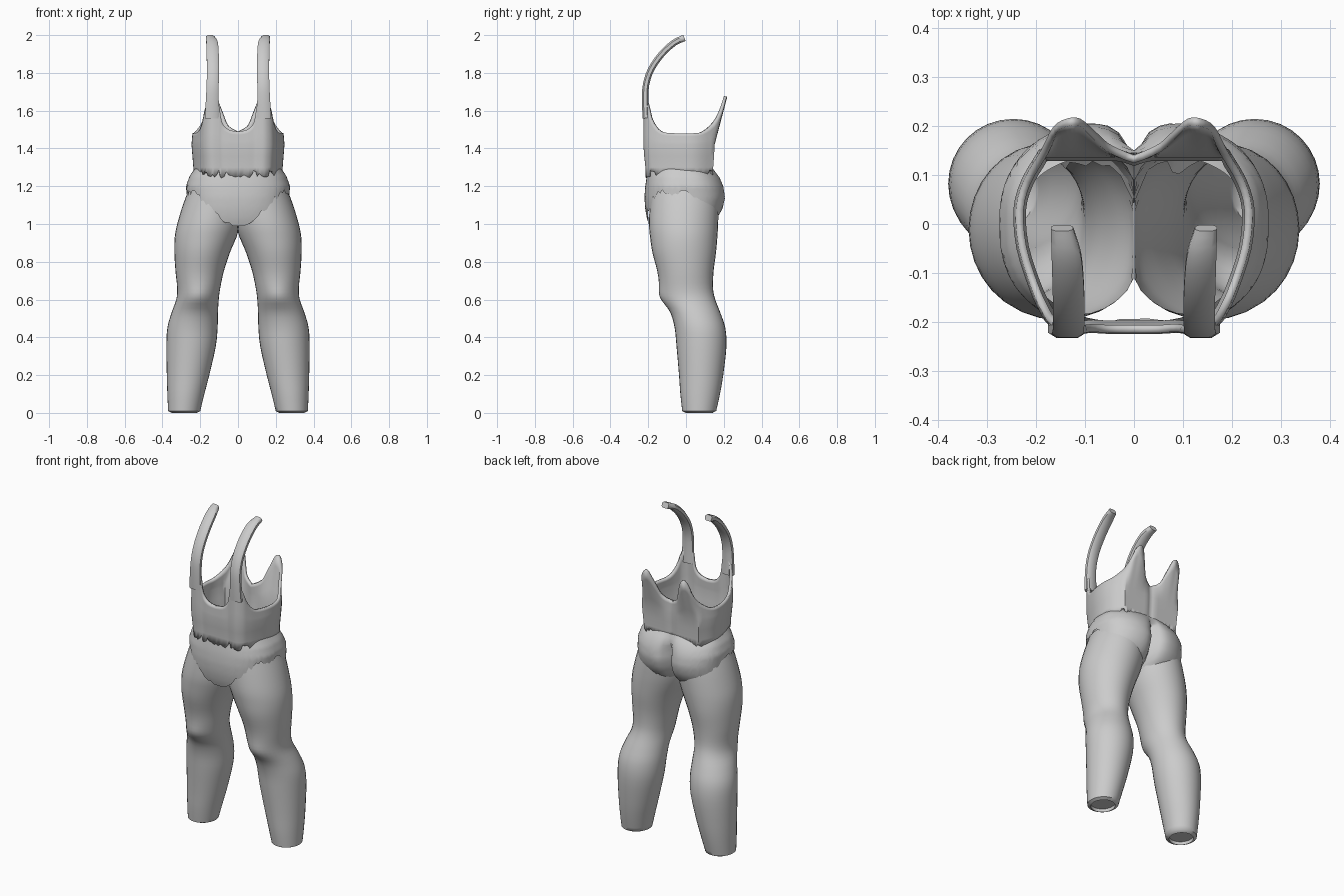
import bpy, math, random
from mathutils import Vector

if "Cube" in bpy.data.objects:
    bpy.data.objects.remove(bpy.data.objects["Cube"])

random.seed(4)
grey = bpy.data.materials.new("cloth grey")
grey.diffuse_color = (0.6, 0.6, 0.6, 1)
grey.use_nodes = True
grey.node_tree.nodes["Principled BSDF"].inputs["Base Color"].default_value = grey.diffuse_color


def smooth_path(pts, sub):
    """Catmull-Rom resampling of a list of equal-length tuples."""
    out = []
    for i in range(len(pts) - 1):
        a, b = pts[max(i - 1, 0)], pts[i]
        c, d = pts[i + 1], pts[min(i + 2, len(pts) - 1)]
        for s in range(sub):
            t = s / sub
            out.append(tuple(0.5 * (2 * q + (r - p) * t + (2 * p - 5 * q + 4 * r - w) * t * t
                             + (3 * q - p - 3 * r + w) * t ** 3) for p, q, r, w in zip(a, b, c, d)))
    return out + [tuple(pts[-1])]


def table(rows, z):
    """Linear lookup of the values in rows (z, v1, v2...) at height z."""
    if z <= rows[0][0]:
        return rows[0][1:]
    for a, b in zip(rows, rows[1:]):
        if z <= b[0]:
            t = (z - a[0]) / (b[0] - a[0])
            return tuple(p + (q - p) * t for p, q in zip(a[1:], b[1:]))
    return rows[-1][1:]


def loft(name, rings, cap_start=False, cap_end=False, angle=50):
    """Skin closed rings of equal size, listed from bottom to top."""
    n = len(rings[0])
    verts = [v for r in rings for v in r]
    faces = [(i * n + j, i * n + (j + 1) % n, (i + 1) * n + (j + 1) % n, (i + 1) * n + j)
             for i in range(len(rings) - 1) for j in range(n)]
    if cap_start:
        faces.append(tuple(reversed(range(n))))
    if cap_end:
        faces.append(tuple(range(len(verts) - n, len(verts))))
    me = bpy.data.meshes.new(name)
    me.from_pydata(verts, [], faces)
    me.materials.append(grey)
    ob = bpy.data.objects.new(name, me)
    bpy.context.collection.objects.link(ob)
    bpy.ops.object.select_all(action='DESELECT')
    ob.select_set(True)
    bpy.context.view_layer.objects.active = ob
    bpy.ops.object.shade_smooth_by_angle(angle=math.radians(angle))
    return ob


def mirror(ob):
    m = ob.modifiers.new("mirror", 'MIRROR')
    m.use_axis[0] = True


# Leg: height, inner x, outer x, front y, back y
leg_rows = [(0.01, .20, .37, -.02, .16), (0.1, .178, .374, -.03, .18), (0.2, .152, .377, -.037, .197),
            (0.35, .118, .379, -.05, .214), (0.45, .108, .374, -.06, .208), (0.53, .106, .352, -.082, .182),
            (0.6, .102, .327, -.122, .155), (0.66, .094, .322, -.137, .143), (0.75, .075, .331, -.152, .146),
            (0.85, .042, .337, -.178, .159), (0.93, .008, .335, -.19, .166), (1.0, -.015, .322, -.196, .17),
            (1.1, -.03, .292, -.192, .172), (1.18, -.03, .262, -.185, .165)]
N = 32
rings = []
for z, x0, x1, y0, y1 in smooth_path(leg_rows, 3):
    ring = []
    for j in range(N):
        a = 2 * math.pi * j / N
        x = (x0 + x1) / 2 + (x1 - x0) / 2 * math.cos(a)
        y = (y0 + y1) / 2 + (y1 - y0) / 2 * math.sin(a)
        # kneecap swelling on the front
        y -= 0.012 * max(0, -math.sin(a)) ** 6 * math.exp(-((z - 0.62) / 0.05) ** 2)
        ring.append((max(x, 0.001), y, z))
    rings.append(ring)
# Hem: narrow flange and a shallow recess under the ankle
c = Vector((0.285, 0.07, 0))
hem = [(c.x + (x - c.x) * .78, c.y + (y - c.y) * .78) for x, y, z in rings[0]]
rings = [[(x, y, 0.02) for x, y in hem], [(x, y, 0.0) for x, y in hem]] + rings
mirror(loft("leg", rings, cap_start=True))

# Torso: half outline from front centre to back centre (x, y, rim height)
half = [(0, -.222, 1.49), (.05, -.222, 1.50), (.085, -.22, 1.54), (.103, -.222, 1.64), (.14, -.222, 1.67),
        (.172, -.203, 1.62), (.19, -.175, 1.54), (.21, -.13, 1.49), (.235, -.05, 1.48), (.241, .03, 1.48),
        (.225, .09, 1.49), (.19, .15, 1.54), (.165, .198, 1.62), (.137, .215, 1.67), (.11, .215, 1.66),
        (.08, .19, 1.59), (.05, .163, 1.52), (0, .14, 1.49)]
half = smooth_path(half, 3)
outline = half + [(-x, y, z) for x, y, z in reversed(half[1:-1])]
body = [(1.24, .98, .96), (1.30, .98, .96), (1.36, 1.0, .99), (1.42, 1.02, 1.01)]
cols = []
for x, y, top in outline:
    hem_z = 1.265 + random.uniform(-.022, .022)
    col = []
    for z in (hem_z, 1.30, 1.36, 1.42):
        sx, sy = table(body, z)
        col.append((x * sx, min(y, 0.15) * sy, z))
    last = Vector(col[-1])
    col += [tuple(last.lerp(Vector((x, y, top)), t / 4)) for t in range(1, 5)]
    cols.append(col)
torso = loft("torso", [[c[i] for c in cols] for i in range(8)])
wall = torso.modifiers.new("wall", 'SOLIDIFY')
wall.thickness, wall.offset = 0.016, -1

# Front straps: ribbons rising from the chest and curling back over the shoulder
path = smooth_path([(.138, -.213, 1.56, .075), (.136, -.216, 1.66, .068), (.134, -.211, 1.74, .064),
                    (.133, -.184, 1.82, .064), (.134, -.128, 1.9, .064), (.138, -.062, 1.96, .06),
                    (.147, -.008, 1.985, .045)], 3)
rings = []
for i, (x, y, z, w) in enumerate(path):
    a, b = path[max(i - 1, 0)], path[min(i + 1, len(path) - 1)]
    t = Vector((0, b[1] - a[1], b[2] - a[2])).normalized()
    n = Vector((0, t.z, -t.y)) * 0.017
    p = Vector((x, y, z))
    ring = []
    for u, v in ((-.5, -.5), (-.3, -1), (.3, -1), (.5, -.5), (.5, .5), (.3, 1), (-.3, 1), (-.5, .5)):
        ring.append(tuple(p + Vector((u * w, 0, 0)) + n * v))
    rings.append(ring)
mirror(loft("front_strap", rings, True, True))

# Briefs: height, half width, front depth, back depth
hips = [(0.97, .22, .185, .10), (1.0, .25, .198, .135), (1.03, .262, .207, .172), (1.08, .27, .216, .202),
        (1.14, .272, .22, .216), (1.2, .275, .216, .206), (1.25, .258, .208, .182), (1.29, .232, .2, .145)]
M, K = 96, 14
cols = []
for j in range(M):
    a = 2 * math.pi * j / M
    s, co = math.sin(a), -math.cos(a)          # starts at the front, runs to +x
    side = abs(s)
    if co < 0:                                 # pointed front panel
        low = 0.975 + 0.19 * min(1, side / .8)
    else:                                      # rounded seat
        low = 0.99 + 0.17 * side ** 4
    low += random.uniform(-.016, .016)
    col = []
    for k in range(K):
        z = low + (1.29 - low) * k / (K - 1)
        w, f, b = table(hips, z)
        x = w * math.copysign(side ** 0.8, s)
        y = (f if co < 0 else b) * math.copysign(abs(co) ** 0.8, co)
        if co > 0:                             # cleft between the cheeks
            depth = 0.075 * min(1, max(0, (1.29 - z) / .1))
            y -= depth * math.exp(-abs(x) / .03)
        col.append((x, y, z))
    cols.append(col)
loft("briefs", [[c[i] for c in cols] for i in range(K)], angle=60)
